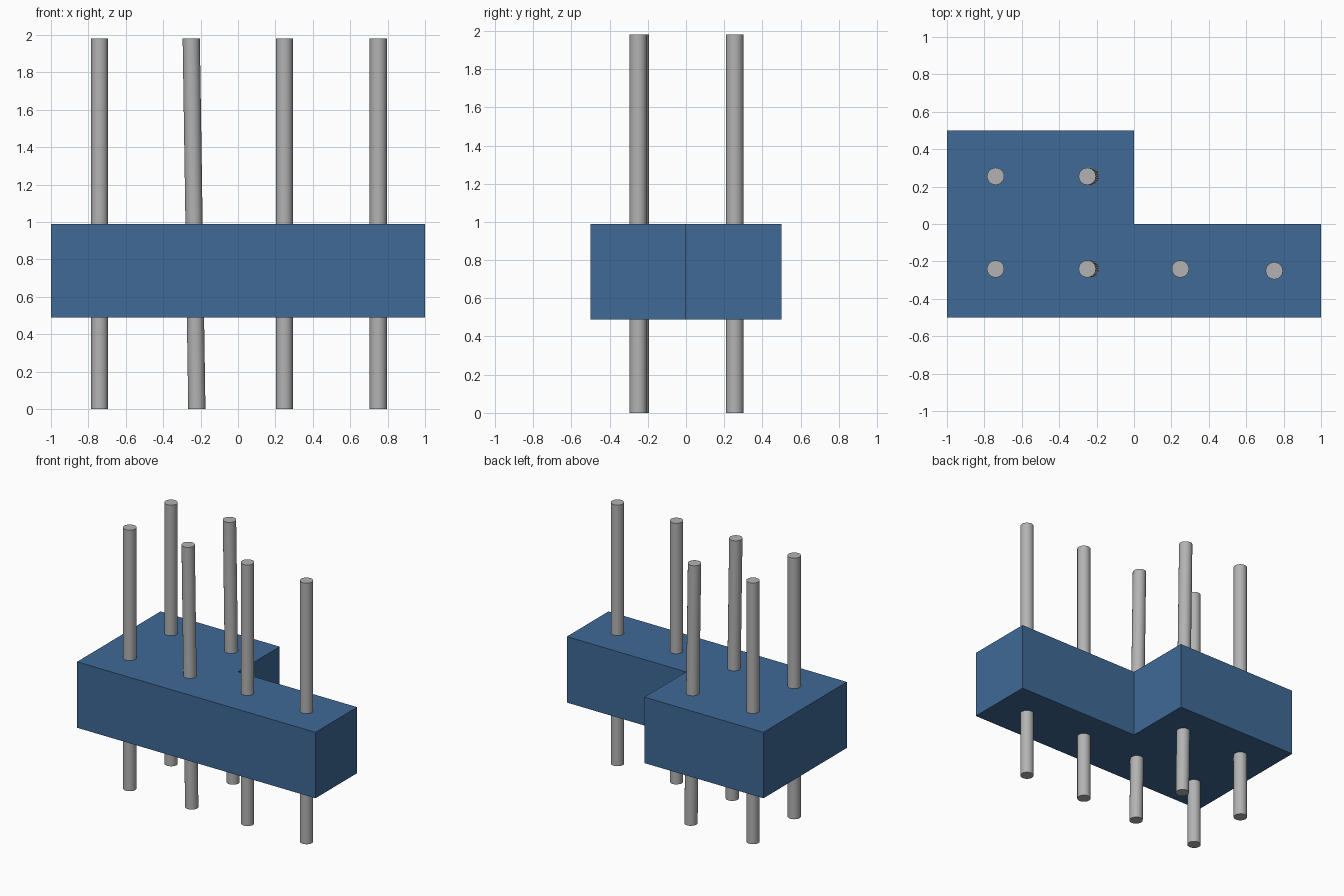
import bpy, bmesh, math
from mathutils import Matrix

cube = bpy.data.objects.get("Cube")
if cube:
    bpy.data.objects.remove(cube, do_unlink=True)


def material(name, rgb):
    mat = bpy.data.materials.new(name)
    mat.use_nodes = True
    mat.diffuse_color = (*rgb, 1)
    mat.node_tree.nodes["Principled BSDF"].inputs["Base Color"].default_value = (*rgb, 1)
    return mat


def finish(bm, name, mat):
    bmesh.ops.recalc_face_normals(bm, faces=bm.faces)
    mesh = bpy.data.meshes.new(name)
    bm.to_mesh(mesh)
    bm.free()
    mesh.materials.append(mat)
    obj = bpy.data.objects.new(name, mesh)
    bpy.context.collection.objects.link(obj)
    return obj


blue = material("housing blue", (0.05, 0.142, 0.305))
grey = material("pin grey", (0.45, 0.45, 0.45))

# L-shaped housing, extruded from its outline
BOTTOM, TOP = 0.49, 0.99
outline = [(-1, -0.5), (1, -0.5), (1, 0), (0, 0), (0, 0.5), (-1, 0.5)]
bm = bmesh.new()
base = bm.faces.new([bm.verts.new((x, y, BOTTOM)) for x, y in outline])
ext = bmesh.ops.extrude_face_region(bm, geom=[base], use_keep_orig=True)
bmesh.ops.translate(bm, vec=(0, 0, TOP - BOTTOM),
                    verts=[g for g in ext["geom"] if isinstance(g, bmesh.types.BMVert)])
finish(bm, "housing", blue)

# Pins through the housing: name, x at top, x at bottom, y
RADIUS, HEIGHT, SIDES = 0.046, 1.98, 24
pins = [
    ("back_right_pin", -0.74, -0.74, 0.255),
    ("back_leaning_pin", -0.25, -0.22, 0.255),
    ("front_right_pin", -0.74, -0.74, -0.24),
    ("front_leaning_pin", -0.25, -0.22, -0.24),
    ("front_inner_pin", 0.248, 0.248, -0.24),
    ("front_left_pin", 0.75, 0.75, -0.25),
]
for name, x_top, x_bottom, y in pins:
    bm = bmesh.new()
    bmesh.ops.create_cone(bm, cap_ends=True, segments=SIDES, radius1=RADIUS, radius2=RADIUS,
                          depth=HEIGHT, matrix=Matrix.Translation((x_bottom, y, HEIGHT / 2)))
    # Lean the pin while keeping its ends level
    for v in bm.verts:
        v.co.x += (x_top - x_bottom) * v.co.z / HEIGHT
    pin = finish(bm, name, grey)
    bpy.ops.object.select_all(action="DESELECT")
    pin.select_set(True)
    bpy.context.view_layer.objects.active = pin
    bpy.ops.object.shade_smooth_by_angle(angle=math.radians(40))
